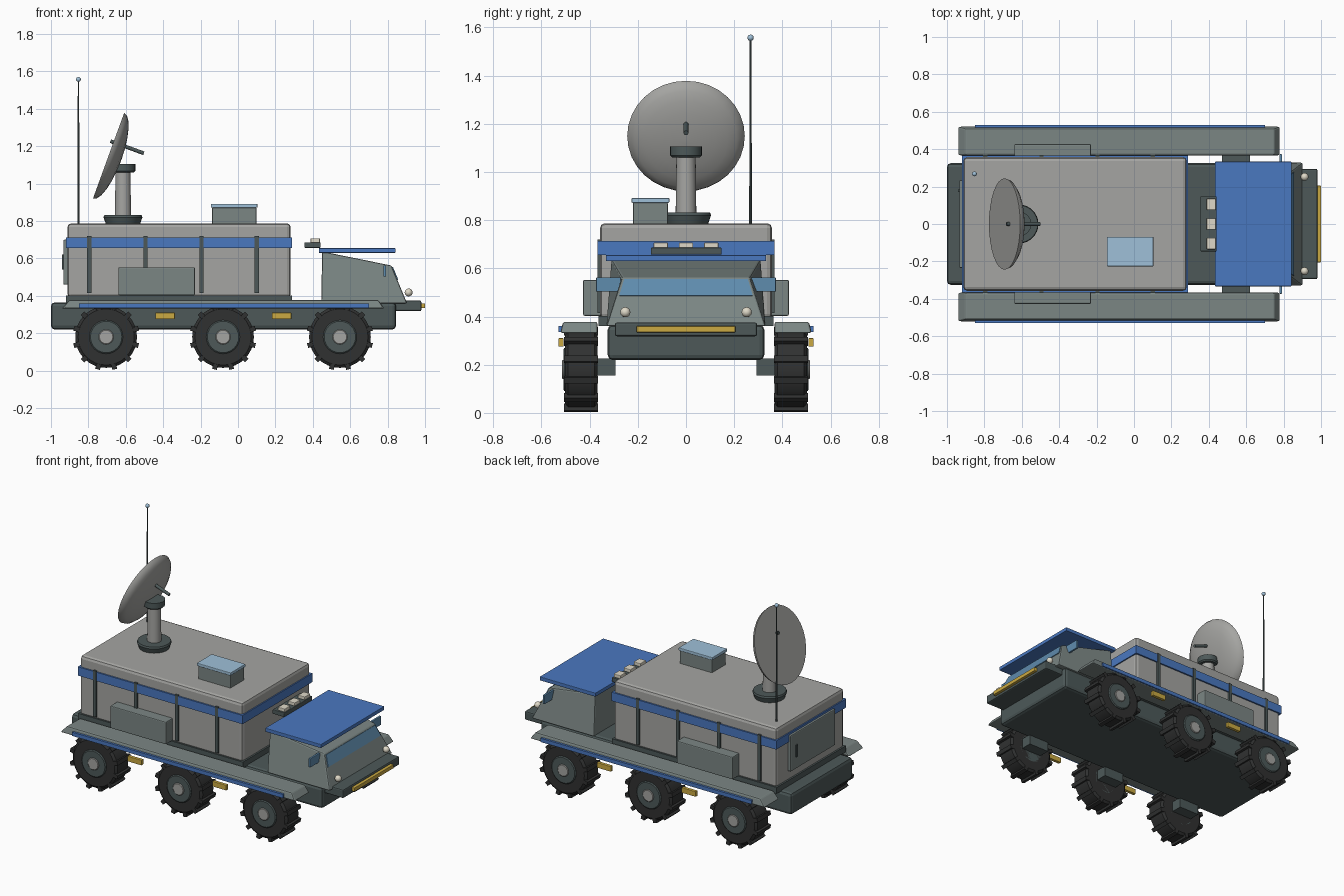
import bpy, bmesh, math
from mathutils import Vector

if "Cube" in bpy.data.objects:
    bpy.data.objects.remove(bpy.data.objects["Cube"])


def mat(name, hexa):
    m = bpy.data.materials.new(name)
    srgb = [int(hexa[i:i + 2], 16) / 255 for i in (0, 2, 4)]
    m.diffuse_color = [c / 12.92 if c < 0.04 else ((c + 0.055) / 1.055) ** 2.4 for c in srgb] + [1]
    m.use_nodes = True
    m.node_tree.nodes["Principled BSDF"].inputs["Base Color"].default_value = m.diffuse_color
    return m


GREY = mat("light_grey", "a5a5a2")
PANEL = mat("green_grey", "7b8684")
DARK = mat("dark_slate", "4d5959")
BLUE = mat("blue", "4a78c0")
GLASS = mat("window_blue", "5f8cae")
PALE = mat("pale_blue", "9fc0d8")
YELLOW = mat("yellow", "cbaa42")
RUBBER = mat("rubber", "303131")
CREAM = mat("lamp_cream", "dfd9c8")


def finish(name, bm, material, bevel=0.0, smooth=False, segs=2):
    bmesh.ops.recalc_face_normals(bm, faces=bm.faces)
    me = bpy.data.meshes.new(name)
    bm.to_mesh(me)
    bm.free()
    ob = bpy.data.objects.new(name, me)
    bpy.context.collection.objects.link(ob)
    me.materials.append(material)
    if bevel:
        b = ob.modifiers.new("bevel", 'BEVEL')
        b.width, b.segments, b.limit_method = bevel, segs, 'ANGLE'
    if smooth:
        bpy.ops.object.select_all(action='DESELECT')
        ob.select_set(True)
        bpy.context.view_layer.objects.active = ob
        bpy.ops.object.shade_smooth_by_angle(angle=math.radians(35))
    return ob


def prism(name, bottom, top, material, bevel=0.0):
    """Solid between two matching loops of points."""
    bm = bmesh.new()
    a = [bm.verts.new(p) for p in bottom]
    b = [bm.verts.new(p) for p in top]
    n = len(a)
    bm.faces.new(a)
    bm.faces.new(b)
    for i in range(n):
        bm.faces.new((a[i], a[(i + 1) % n], b[(i + 1) % n], b[i]))
    return finish(name, bm, material, bevel)


def rect(x0, x1, y0, y1, z):
    return [(x0, y0, z), (x1, y0, z), (x1, y1, z), (x0, y1, z)]


def box(name, x, y, z, material, bevel=0.0):
    return prism(name, rect(*x, *y, z[0]), rect(*x, *y, z[1]), material, bevel)


def lathe(name, start, axis, profile, material, n=32):
    """Revolve (radius, distance) pairs about an axis."""
    q = Vector(axis).normalized().to_track_quat('Z', 'Y')
    bm = bmesh.new()
    rings = []
    for r, d in profile:
        rings.append([bm.verts.new(Vector(start) + q @ Vector(
            (r * math.cos(2 * math.pi * i / n), r * math.sin(2 * math.pi * i / n), d))) for i in range(n)])
    for a, b in zip(rings, rings[1:]):
        for i in range(n):
            bm.faces.new((a[i], a[(i + 1) % n], b[(i + 1) % n], b[i]))
    bm.faces.new(rings[0])
    bm.faces.new(rings[-1])
    return finish(name, bm, material, smooth=True)


def ball(name, loc, r, material):
    bm = bmesh.new()
    bmesh.ops.create_uvsphere(bm, u_segments=16, v_segments=10, radius=r)
    bmesh.ops.translate(bm, verts=bm.verts, vec=loc)
    return finish(name, bm, material, smooth=True)


def span(s, a, b):
    return tuple(sorted((s * a, s * b)))


# chassis and bumper
box("chassis", (-1.0, 0.845), (-0.325, 0.325), (0.22, 0.365), DARK, 0.02)
box("bumper", (0.82, 0.98), (-0.295, 0.295), (0.318, 0.375), DARK, 0.008)
box("bumper_strip", (0.975, 1.0), (-0.205, 0.205), (0.334, 0.36), YELLOW, 0.003)

# cargo body
box("body_skirt", (-0.92, 0.29), (-0.363, 0.363), (0.36, 0.402), DARK)
box("body", (-0.912, 0.282), (-0.357, 0.357), (0.39, 0.787), GREY, 0.02)
box("body_band", (-0.92, 0.29), (-0.367, 0.367), (0.655, 0.713), BLUE)
box("rear_door", (-0.934, -0.9), (-0.235, 0.235), (0.46, 0.70), PANEL, 0.006)
box("door_handle", (-0.942, -0.93), (0.17, 0.185), (0.54, 0.62), DARK)
for s in (-1, 1):
    box("side_locker", (-0.64, -0.23), span(s, 0.34, 0.427), (0.403, 0.552), PANEL, 0.006)
    for x in (-0.795, -0.495, -0.195, 0.1):
        box("body_rib", (x - 0.011, x + 0.011), span(s, 0.35, 0.368), (0.415, 0.72), DARK)

# roof hatch
box("hatch_box", (-0.138, 0.098), (-0.22, -0.075), (0.77, 0.872), PANEL, 0.004)
box("hatch_lid", (-0.145, 0.104), (-0.226, -0.069), (0.872, 0.892), PALE, 0.004)

# driver cab: flared base, sloping roof
prism("cab", rect(0.445, 0.904, -0.33, 0.33, 0.36),
      [(0.45, -0.31, 0.637), (0.82, -0.265, 0.562), (0.82, 0.265, 0.562), (0.45, 0.31, 0.637)], PANEL, 0.008)
box("cab_roof", (0.432, 0.842), (-0.333, 0.333), (0.63, 0.655), BLUE, 0.003)


def shield(off):
    pts = []
    for y, z in ((-0.277, 0.485), (0.277, 0.485), (0.257, 0.553), (-0.257, 0.553)):
        pts.append((0.82 + (0.562 - z) * 0.416 + off * 0.92, y, z + off * 0.39))
    return pts


prism("windshield", shield(-0.002), shield(0.005), GLASS)
for s in (-1, 1):
    box("mirror", (0.778, 0.792), span(s, 0.27, 0.373), (0.503, 0.562), GLASS, 0.003)
    ball("headlight", (0.912, s * 0.252, 0.418), 0.021, CREAM)

# light bar behind the cab roof
box("light_bar", (0.355, 0.442), (-0.146, 0.148), (0.657, 0.686), DARK, 0.004)
for y in (-0.105, 0, 0.105):
    box("bar_lamp", (0.388, 0.438), (y - 0.03, y + 0.03), (0.684, 0.707), CREAM, 0.004)

# fenders, stripes, side markers
for s in (-1, 1):
    prism("fender", rect(-0.942, 0.782, *span(s, 0.366, 0.522), 0.332),
          rect(-0.9, 0.75, *span(s, 0.368, 0.51), 0.378), PANEL, 0.008)
    box("fender_stripe", (-0.85, 0.7), span(s, 0.51, 0.529), (0.335, 0.36), BLUE)
    for x in (-0.39, 0.233):
        box("side_marker", (x - 0.052, x + 0.052), span(s, 0.508, 0.53), (0.275, 0.31), YELLOW, 0.003)


# wheels with tread lugs, hubs and axle stubs
def lugs(name, x, y0, y1, z):
    bm = bmesh.new()
    for i in range(12):
        t = math.radians(15 + 30 * i)
        u, v = Vector((math.cos(t), 0, math.sin(t))), Vector((-math.sin(t), 0, math.cos(t)))
        ends = []
        for y in (y0, y1):
            ends.append([bm.verts.new(Vector((x, y, z)) + u * r + v * w)
                         for r, w in ((0.15, -0.013), (0.179, -0.013), (0.179, 0.013), (0.15, 0.013))])
        a, b = ends
        bm.faces.new(a)
        bm.faces.new(b)
        for k in range(4):
            bm.faces.new((a[k], a[(k + 1) % 4], b[(k + 1) % 4], b[k]))
    return finish(name, bm, RUBBER)


for x in (-0.705, -0.08, 0.545):
    for s in (-1, 1):
        c = (x, s * 0.368, 0.18)
        axis = (0, s, 0)
        lathe("tire", c, axis, [(0.15, 0), (0.165, 0.012), (0.165, 0.122), (0.15, 0.134)], RUBBER)
        lugs("tread", x, *span(s, 0.366, 0.506), 0.18)
        lathe("hub", c, axis, [(0.09, 0.0), (0.09, 0.136), (0.084, 0.141)], DARK, 24)
        lathe("hub_cap", c, axis, [(0.04, 0.12), (0.04, 0.144), (0.036, 0.147)], GREY, 16)
        box("axle_stub", (x - 0.075, x + 0.075), span(s, 0.293, 0.37), (0.155, 0.225), DARK)

# dish mast
lathe("mast_base", (-0.615, 0, 0.78), (0, 0, 1), [(0.09, 0), (0.104, 0.04), (0.1, 0.051)], DARK)
lathe("mast", (-0.615, 0, 0.82), (0, 0, 1), [(0.043, 0), (0.04, 0.25)], GREY, 24)
lathe("mast_cap", (-0.615, 0, 1.06), (0, 0, 1), [(0.058, 0), (0.066, 0.008), (0.066, 0.045)], DARK, 24)

# dish: tilted shallow dome, with feed rod
tilt = Vector((0.94, 0, -0.342))
arc = [math.radians(a) for a in (0, 15, 30, 45, 60, 75, 88)]
lathe("dish", (-0.692, 0, 1.149), tilt, [(0.244 * math.cos(a), 0.072 * math.sin(a)) for a in arc], GREY)
lathe("feed_rod", (-0.682, 0, 1.227), tilt, [(0.01, 0), (0.01, 0.19)], DARK, 12)

# whip antenna
lathe("antenna", (-0.853, 0.268, 0.78), (0, 0, 1), [(0.006, 0), (0.0035, 0.775)], DARK, 8)
ball("antenna_tip", (-0.853, 0.268, 1.557), 0.013, PALE)
